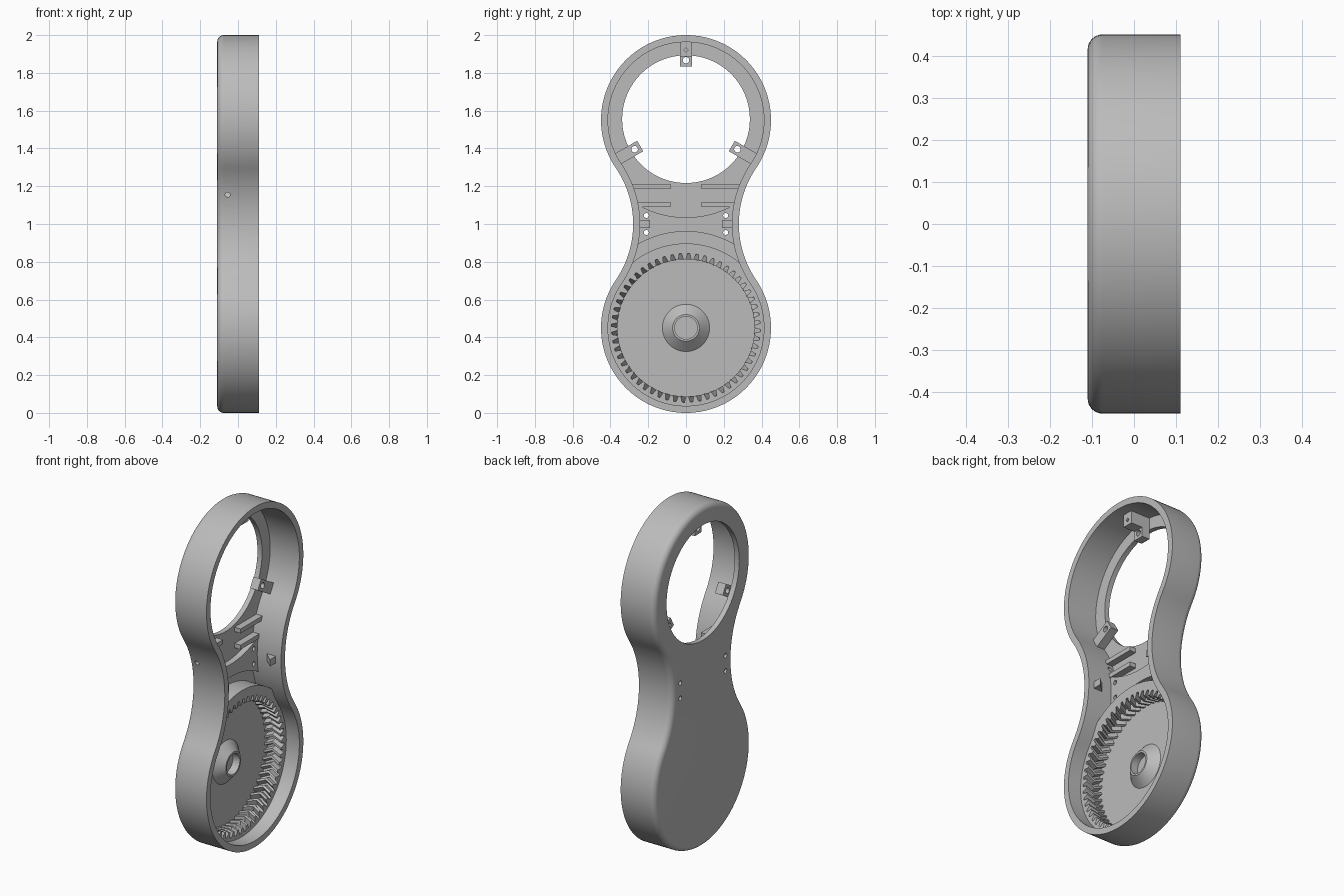
import bpy, bmesh
from math import sin, cos, pi, sqrt, atan2, radians
from mathutils import Matrix, Vector

if "Cube" in bpy.data.objects:
    bpy.data.objects.remove(bpy.data.objects["Cube"])

grey = bpy.data.materials.new("matte_grey")
grey.use_nodes = True
COL = (0.5, 0.5, 0.5, 1)
grey.diffuse_color = COL
grey.node_tree.nodes["Principled BSDF"].inputs["Base Color"].default_value = COL

TOP, LOW, R = 1.55, 0.45, 0.45      # centres and radius of the two round ends
WAIST_R, WAIST_Y = 0.525, 0.805     # concave waist arc
WALL, BACK, FLOOR, RIM = 0.037, -0.11, -0.08, 0.11


def arc(cy, cz, r, a0, a1, n):
    return [(cy + r * cos(a0 + (a1 - a0) * i / n), cz + r * sin(a0 + (a1 - a0) * i / n))
            for i in range(n + 1)]


def outline(d):
    """Figure-eight outline moved inward by d."""
    t = atan2(TOP - 1, WAIST_Y)
    return (arc(0, TOP, R - d, -t, pi + t, 80)[:-1]
            + arc(-WAIST_Y, 1, WAIST_R + d, t, -t, 28)[:-1]
            + arc(0, LOW, R - d, pi - t, 2 * pi + t, 80)[:-1]
            + arc(WAIST_Y, 1, WAIST_R + d, pi + t, pi - t, 28)[:-1])


def loft(name, loops, closed=False):
    """Skin a list of (outline, x) loops; cap the ends unless closed."""
    bm = bmesh.new()
    rings = [[bm.verts.new((x, y, z)) for y, z in pts] for pts, x in loops]
    pairs = list(zip(rings, rings[1:]))
    if closed:
        pairs.append((rings[-1], rings[0]))
    else:
        bm.faces.new(rings[0])
        bm.faces.new(rings[-1])
    for a, b in pairs:
        n = len(a)
        for i in range(n):
            j = (i + 1) % n
            bm.faces.new((a[i], a[j], b[j], b[i]))
    bmesh.ops.recalc_face_normals(bm, faces=bm.faces)
    me = bpy.data.meshes.new(name)
    bm.to_mesh(me)
    bm.free()
    me.materials.append(grey)
    ob = bpy.data.objects.new(name, me)
    bpy.context.collection.objects.link(ob)
    return ob


def prism(name, pts, x0, x1):
    return loft(name, [(pts, x0), (pts, x1)])


def box(name, y0, y1, z0, z1, x0, x1):
    return prism(name, [(y0, z0), (y1, z0), (y1, z1), (y0, z1)], x0, x1)


def rod(y, z, r, x0, x1, n=24):
    return prism("cutter", arc(y, z, r, 0, 2 * pi, n)[:-1], x0, x1)


def activate(ob):
    bpy.ops.object.select_all(action='DESELECT')
    ob.select_set(True)
    bpy.context.view_layer.objects.active = ob


def cut(ob, cutter):
    m = ob.modifiers.new("cut", 'BOOLEAN')
    m.operation, m.solver, m.object = 'DIFFERENCE', 'EXACT', cutter
    activate(ob)
    bpy.ops.object.modifier_apply(modifier=m.name)
    bpy.data.objects.remove(cutter)


def smooth(ob, angle=30):
    activate(ob)
    bpy.ops.object.shade_smooth_by_angle(angle=radians(angle))


# Open shell: floor, wall, rim and rounded back edge
F = 0.035
loops = [(outline(WALL), FLOOR), (outline(WALL), RIM), (outline(0), RIM)]
for i in range(9):
    a = pi / 2 * i / 8
    loops.append((outline(F * (1 - cos(a))), BACK + F * (1 - sin(a))))
shell = loft("shell", loops)
cut(shell, rod(0, TOP + 0.005, 0.338, -0.2, 0, 96))

# Raised bridge across the waist
E = 0.265


def bridge_arc(c, r, s):
    h = atan2(E, sqrt(r * r - E * E))
    return arc(0, c, r, s * pi / 2 - h, s * pi / 2 + h, 24)


bridge = prism("waist_bridge", bridge_arc(TOP + 0.005, 0.52, -1)
               + bridge_arc(LOW, 0.51, 1), FLOOR - 0.01, -0.045)

# Screw holes through bridge and floor, wire hole in one side wall
for y in (-0.21, 0.21):
    for z in (0.955, 1.045):
        for part in (shell, bridge):
            cut(part, rod(y, z, 0.013, -0.2, 0))
wire = rod(0, 0, 0.013, -0.1, 0.1)
wire.data.transform(Matrix.Translation((-0.055, -0.3, 1.155)) @ Matrix.Rotation(pi / 2, 4, 'Z'))
cut(shell, wire)
smooth(shell)
smooth(bridge)

# Guide rails and snap catches, mirrored on both sides
for side, s in (("right", -1), ("left", 1)):
    for level, z, y1 in (("upper", 1.198, 0.295), ("lower", 1.103, 0.268)):
        box(level + "_rail_" + side, s * 0.082, s * y1, z - 0.013, z + 0.013, FLOOR - 0.01, -0.04)
    catch = box("snap_catch_" + side, s * 0.19, s * 0.26, 0.98, 1.02, 0.02, 0.075)
    for v in catch.data.vertices:
        if v.co.x < 0.03 and abs(v.co.y) < 0.2:
            v.co.y = s * 0.24

# Internal ring gear with herringbone teeth
TEETH, TIP, ROOT, GEAR_TOP = 56, 0.363, 0.394, 0.025


def gear_loop(shift):
    pts = []
    for k in range(TEETH):
        for f, r in ((0, TIP), (0.32, TIP), (0.52, ROOT), (0.8, ROOT)):
            a = 2 * pi * (k + f + shift) / TEETH
            pts.append((r * cos(a), LOW + r * sin(a)))
    return pts


ring = arc(0, LOW, 0.447, 0, 2 * pi, TEETH * 4)[:-1]
base = FLOOR - 0.003
loft("ring_gear", [(ring, base), (gear_loop(0), base),
                   (gear_loop(0.6), (base + GEAR_TOP) / 2),
                   (gear_loop(0), GEAR_TOP), (ring, GEAR_TOP)], closed=True)

# Conical hub with a blind bore
hub = loft("hub", [(arc(0, LOW, r, 0, 2 * pi, 48)[:-1], x) for r, x in
                   ((0.125, FLOOR - 0.005), (0.125, FLOOR), (0.071, -0.03),
                    (0.06, -0.03), (0.06, -0.075))])
smooth(hub)

# Mounting lugs around the round opening
for name, deg in (("top", 90), ("right", 210), ("left", 330)):
    lug = box("lug_" + name, 0.28, 0.43, -0.032, 0.032, FLOOR, -0.03)
    cut(lug, rod(0.314, 0, 0.017, -0.2, 0.1))
    parts = [lug]
    if name == "top":
        post = box("lug_post_top", 0.335, 0.43, -0.032, 0.032, FLOOR, 0.045)
        cut(post, rod(0.367, 0, 0.012, 0.0, 0.1, 4))
        parts.append(post)
    for p in parts:
        p.data.transform(Matrix.Translation((0, 0, TOP + 0.003))
                         @ Matrix.Rotation(radians(deg), 4, 'X'))
